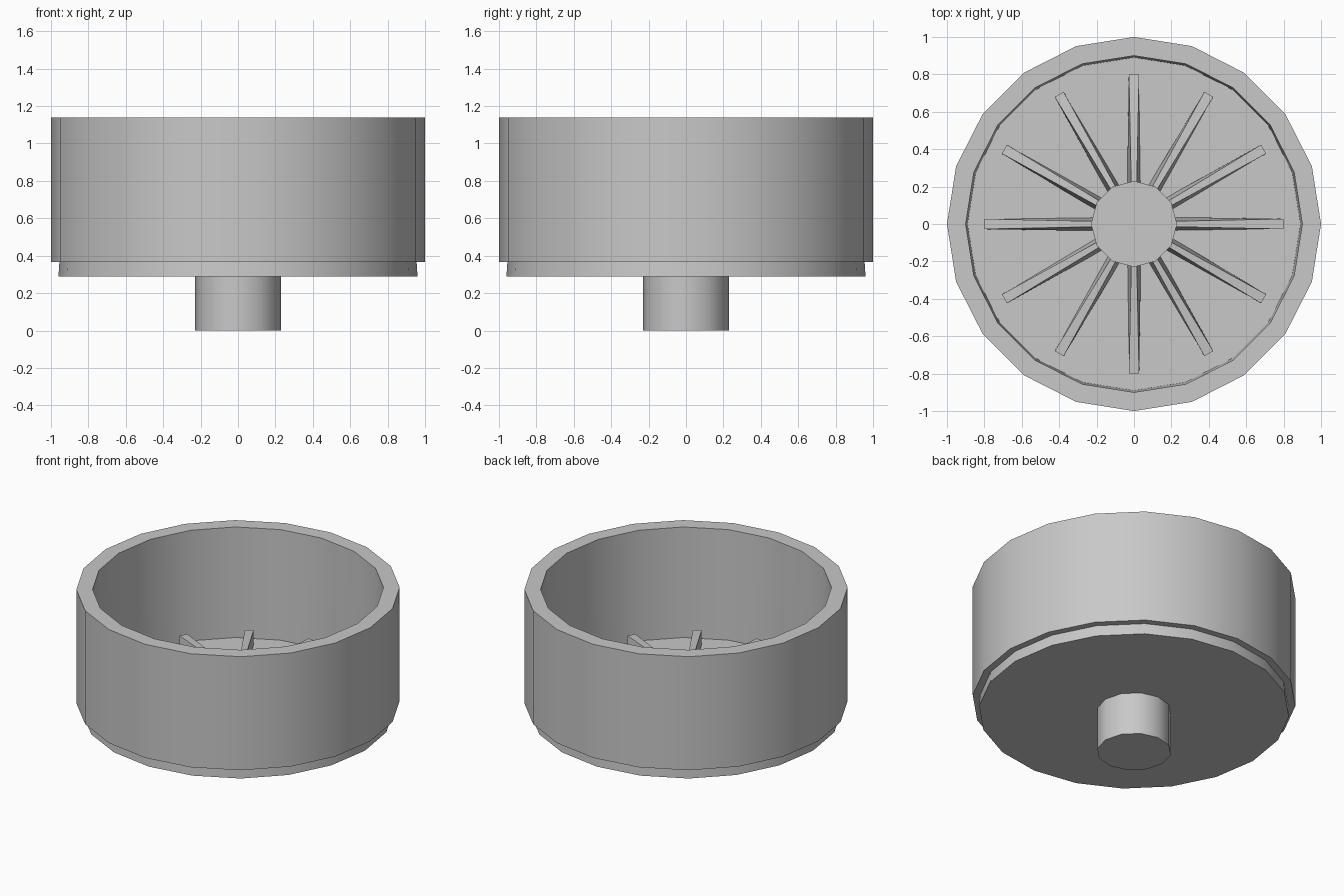
import bpy
import bmesh
import math
from mathutils import Matrix

cube = bpy.data.objects.get("Cube")
if cube:
    bpy.data.objects.remove(cube, do_unlink=True)

grey = bpy.data.materials.new("light grey")
grey.use_nodes = True
colour = (0.58, 0.58, 0.58, 1)
grey.diffuse_color = colour
grey.node_tree.nodes["Principled BSDF"].inputs["Base Color"].default_value = colour


def add_object(name, bm, angle=40):
    bmesh.ops.recalc_face_normals(bm, faces=bm.faces)
    mesh = bpy.data.meshes.new(name)
    bm.to_mesh(mesh)
    bm.free()
    mesh.materials.append(grey)
    obj = bpy.data.objects.new(name, mesh)
    bpy.context.collection.objects.link(obj)
    bpy.ops.object.select_all(action="DESELECT")
    obj.select_set(True)
    bpy.context.view_layer.objects.active = obj
    bpy.ops.object.shade_smooth_by_angle(angle=math.radians(angle))
    return obj


def lathe(name, profile, sides, closed=False):
    """Turn (radius, z) points about z; open profiles get end caps."""
    bm = bmesh.new()
    rings = []
    for r, z in profile:
        turns = [2 * math.pi * i / sides for i in range(sides)]
        rings.append([bm.verts.new((r * math.cos(a), r * math.sin(a), z)) for a in turns])
    pairs = list(zip(rings, rings[1:]))
    if closed:
        pairs.append((rings[-1], rings[0]))
    else:
        bm.faces.new(rings[0])
        bm.faces.new(rings[-1])
    for low, high in pairs:
        for i in range(sides):
            j = (i + 1) % sides
            bm.faces.new((low[i], low[j], high[j], high[i]))
    return add_object(name, bm)


# Drum wall, stepped floor and central stub
FLOOR = 0.39
lathe("outer_wall", [(1, 0.365), (1, 1.14), (0.9, 1.14), (0.89, 0.365)], 20, closed=True)
lathe("floor_disc", [(0.96, 0.29), (0.955, 0.365), (0.89, 0.365), (0.89, FLOOR)], 20)
lathe("hub", [(0.23, 0), (0.23, 0.54)], 12)

# Radial ribs: the sides lean inwards more towards the hub
for n in range(12):
    bm = bmesh.new()
    ends = []
    for r, base, top, z in ((0.18, 0.037, 0.014, 0.535), (0.8, 0.028, 0.027, 0.485)):
        section = ((-base, FLOOR - 0.02), (base, FLOOR - 0.02), (top, z), (-top, z))
        ends.append([bm.verts.new((r, y, h)) for y, h in section])
    bm.faces.new(ends[0])
    bm.faces.new(ends[1])
    for i in range(4):
        j = (i + 1) % 4
        bm.faces.new((ends[0][i], ends[0][j], ends[1][j], ends[1][i]))
    bm.transform(Matrix.Rotation(math.radians(30 * n), 4, "Z"))
    add_object(f"rib_{n + 1}", bm, 20)
